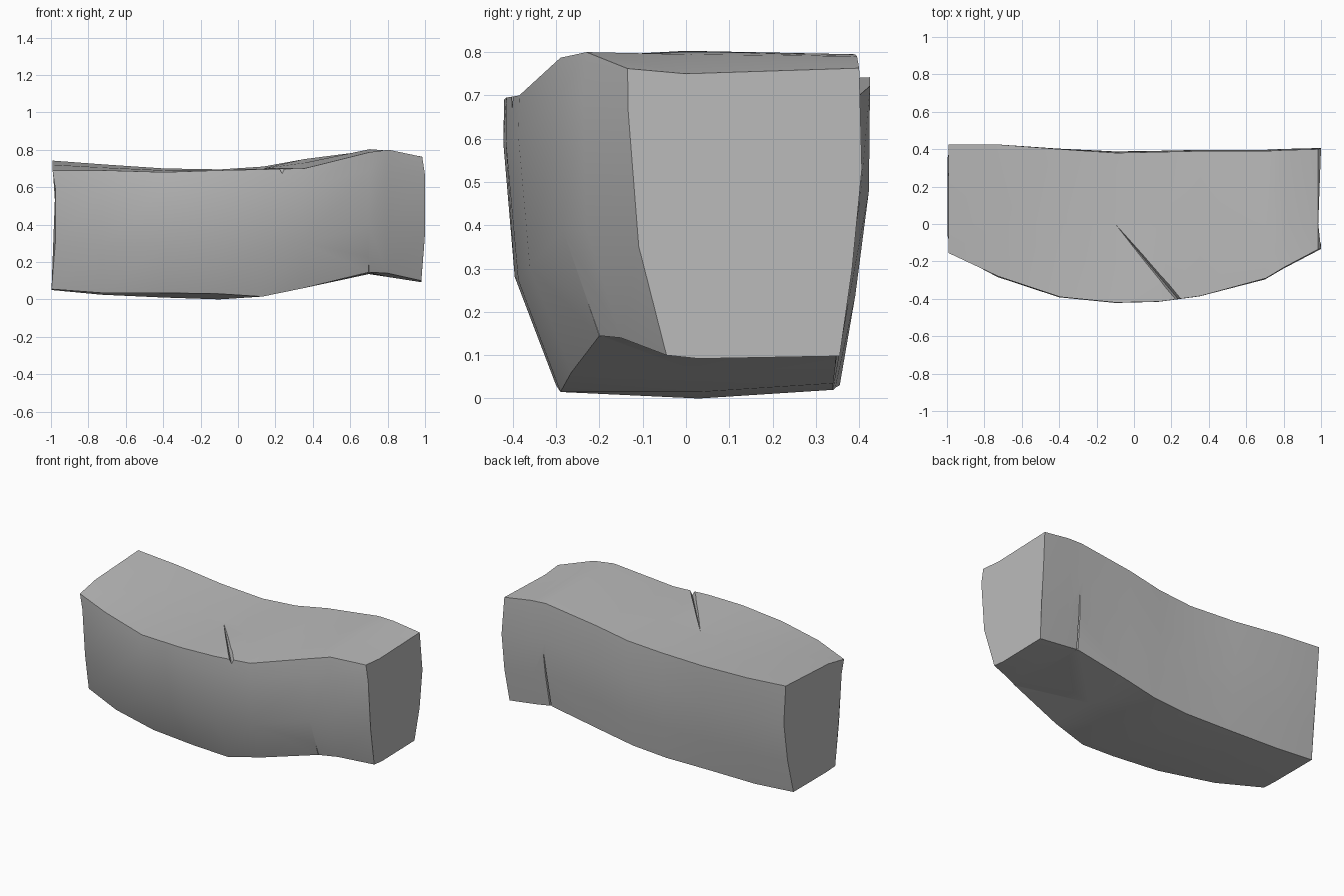
import bpy
import bmesh
from mathutils import Vector

cube = bpy.data.objects.get("Cube")
if cube:
    bpy.data.objects.remove(cube, do_unlink=True)

# One stone colour
stone = bpy.data.materials.new("stone grey")
stone.use_nodes = True
grey = (0.5, 0.5, 0.5, 1)
stone.diffuse_color = grey
stone.node_tree.nodes["Principled BSDF"].inputs["Base Color"].default_value = grey


def make_object(name, bm):
    bmesh.ops.recalc_face_normals(bm, faces=bm.faces[:])
    mesh = bpy.data.meshes.new(name)
    bm.to_mesh(mesh)
    bm.free()
    mesh.materials.append(stone)
    obj = bpy.data.objects.new(name, mesh)
    bpy.context.collection.objects.link(obj)
    return obj


# Cross-sections along the length:
# x, front top (y, z), front base (y, z), back top (y, z), back base (y, z), mid top z, mid base z
sections = [
    (-.985, (-.155, .69), (-.06, .055), (.425, .742), (.355, .05), .72, .05),
    (-.73, (-.28, .69), (-.17, .035), (.425, .722), (.355, .03), .705, .025),
    (-.4, (-.39, .68), (-.27, .035), (.4, .70), (.345, .025), .69, .01),
    (-.1, (-.42, .69), (-.3, .03), (.38, .695), (.34, .02), .685, .0),
    (.13, (-.415, .695), (-.29, .015), (.385, .71), (.34, .035), .70, .015),
    (.35, (-.385, .70), (-.265, .06), (.39, .75), (.345, .075), .73, .06),
    (.7, (-.29, .787), (-.2, .145), (.39, .795), (.345, .135), .803, .14),
    (.8, (-.23, .80), (-.15, .14), (.395, .79), (.35, .12), .795, .12),
    (.98, (-.135, .762), (-.045, .1), (.4, .763), (.355, .098), .75, .092),
]


def section_ring(x, ft, fb, bt, bb, mid_top, mid_base):
    ft, fb, bt, bb = map(Vector, (ft, fb, bt, bb))
    out = Vector((1, 0))
    end = abs(x) > .9
    bulge = .03 if end else .05
    side = .02 if end else 0
    profile = [
        (fb, 0),
        (fb.lerp(ft, .38) - out * bulge, side),
        (fb.lerp(ft, .85) - out * bulge * .4, side),
        (ft, .005), (Vector((0, mid_top)), .005), (bt, .005),
        (bt.lerp(bb, .35) + out * .022, side),
        (bt.lerp(bb, .7) + out * .015, side * .8),
        (bb, 0), (Vector((.03, mid_base)), 0),
    ]
    # The right end swells out, the left end is pinched in
    return [(max(-1, x + push - (.012 if x < -.9 else 0)), p.x, p.y)
            for p, push in profile]


# Curved stone block lofted through the cross-sections
bm = bmesh.new()
rings = [[bm.verts.new(co) for co in section_ring(*s)] for s in sections]
count = len(rings[0])
for a, b in zip(rings, rings[1:]):
    for i in range(count):
        j = (i + 1) % count
        bm.faces.new((a[i], a[j], b[j], b[i]))
bm.faces.new(rings[0])
bm.faces.new(rings[-1])
block = make_object("curved_stone_block", bm)


def cut_crack(name, tip, mouth, across, outward, depth):
    """Thin wedge: a point at the tip, opening and deepening toward the mouth."""
    tip, mouth, across, outward = map(Vector, (tip, mouth, across, outward))
    bm = bmesh.new()
    points = [tip + outward * .03, tip - outward * .002,
              mouth + across + outward * .06, mouth - across + outward * .06,
              mouth - outward * depth]
    for p in points:
        bm.verts.new(p)
    bmesh.ops.convex_hull(bm, input=bm.verts[:])
    cutter = make_object(name, bm)
    mod = block.modifiers.new(name, "BOOLEAN")
    mod.operation = "DIFFERENCE"
    mod.solver = "EXACT"
    mod.object = cutter
    bpy.context.view_layer.objects.active = block
    bpy.ops.object.modifier_apply(modifier=mod.name)
    bpy.data.objects.remove(cutter, do_unlink=True)


# Cracks on the top, the lower front and the lower back
cut_crack("top_crack", (-.1, 0, .687), (.26, -.43, .70), (.03, .025, 0), (0, 0, 1), .03)
cut_crack("front_crack", (.7, -.265, .3), (.7, -.19, .12), (.012, 0, 0), (0, -1, 0), .012)
cut_crack("back_crack", (.72, .385, .48), (.7, .345, .11), (.025, 0, 0), (0, 1, 0), .02)

bpy.ops.object.select_all(action="DESELECT")
block.select_set(True)
bpy.context.view_layer.objects.active = block
bpy.ops.object.shade_smooth_by_angle(angle=.6)
